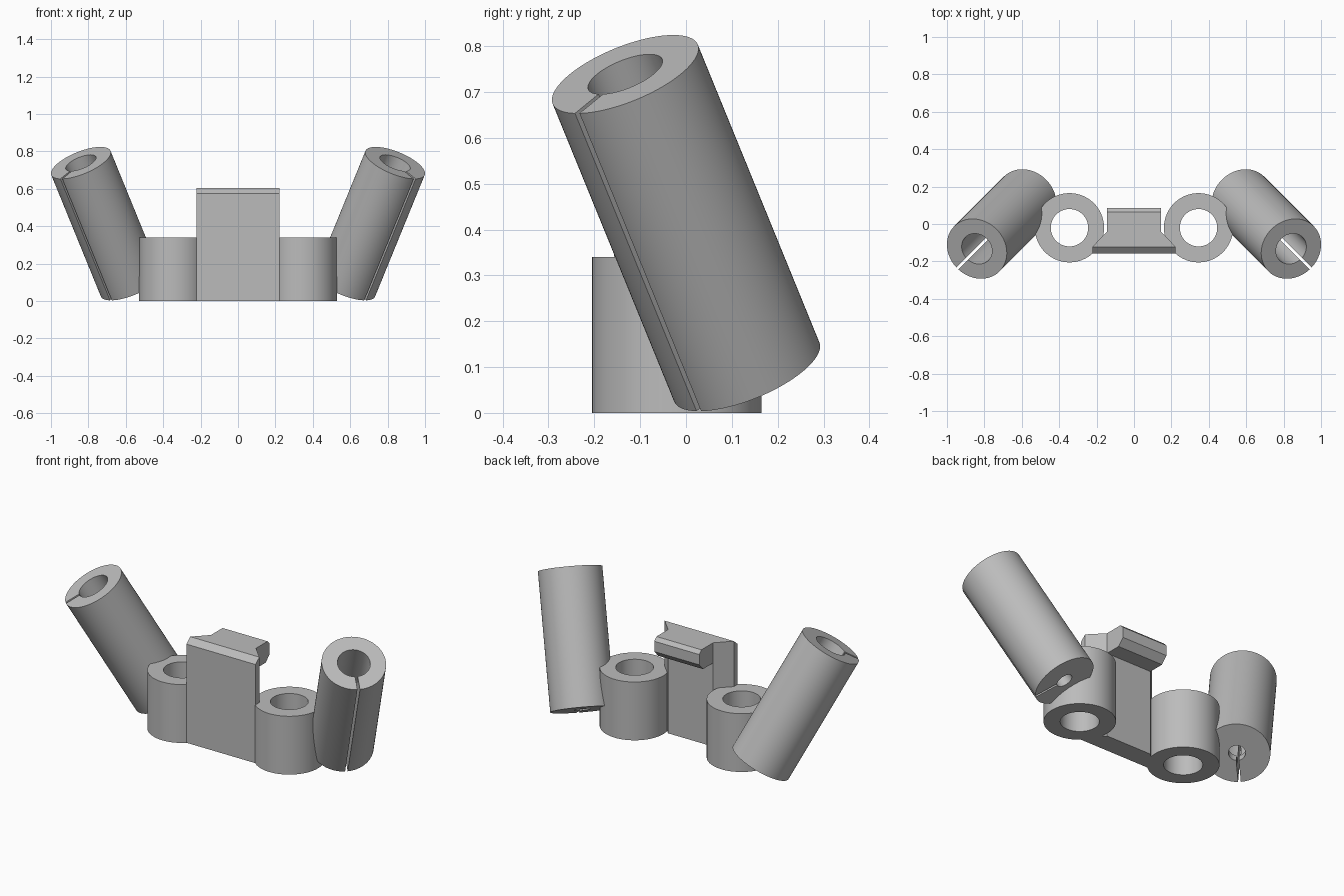
import bpy, bmesh, math
from mathutils import Matrix, Vector

if "Cube" in bpy.data.objects:
    bpy.data.objects.remove(bpy.data.objects["Cube"], do_unlink=True)

grey = bpy.data.materials.new("plain grey")
grey.use_nodes = True
colour = (0.5, 0.5, 0.5, 1)
grey.diffuse_color = colour
grey.node_tree.nodes["Principled BSDF"].inputs["Base Color"].default_value = colour


def finish(name, bm):
    bmesh.ops.recalc_face_normals(bm, faces=bm.faces[:])
    mesh = bpy.data.meshes.new(name)
    bm.to_mesh(mesh)
    bm.free()
    mesh.materials.append(grey)
    obj = bpy.data.objects.new(name, mesh)
    bpy.context.collection.objects.link(obj)
    return obj


def cylinder(name, radius, low, high):
    bm = bmesh.new()
    bmesh.ops.create_cone(bm, cap_ends=True, segments=96, radius1=radius, radius2=radius,
                          depth=high - low, matrix=Matrix.Translation((0, 0, (low + high) / 2)))
    return finish(name, bm)


def box(name, low, high):
    low, high = Vector(low), Vector(high)
    bm = bmesh.new()
    bmesh.ops.create_cube(bm, size=1, matrix=Matrix.Translation((low + high) / 2)
                          @ Matrix.Diagonal((*(high - low), 1)))
    return finish(name, bm)


def prism(name, points, depth):
    """Extrude a closed outline of 3D points along the depth vector."""
    bm = bmesh.new()
    face = bm.faces.new([bm.verts.new(p) for p in points])
    new = bmesh.ops.extrude_face_region(bm, geom=[face])["geom"]
    bmesh.ops.translate(bm, vec=depth, verts=[v for v in new if isinstance(v, bmesh.types.BMVert)])
    return finish(name, bm)


def combine(target, tool, operation):
    mod = target.modifiers.new(operation.lower(), "BOOLEAN")
    mod.object, mod.operation, mod.solver = tool, operation, "EXACT"
    bpy.context.view_layer.objects.active = target
    bpy.ops.object.modifier_apply(modifier=mod.name)
    bpy.data.objects.remove(tool, do_unlink=True)


def smooth(obj):
    bpy.ops.object.select_all(action="DESELECT")
    obj.select_set(True)
    bpy.context.view_layer.objects.active = obj
    bpy.ops.object.shade_smooth_by_angle(angle=math.radians(30))


# Split sleeves lean outward and forward; vertical rings sit beside the clip
HALF = 0.375
for side, sign in (("left", 1), ("right", -1)):
    sleeve = cylinder(side + "_split_sleeve", 0.171, -HALF, HALF)
    combine(sleeve, cylinder("bore", 0.087, 0.05 - HALF, HALF + 0.1), "DIFFERENCE")
    combine(sleeve, cylinder("end_hole", 0.044, -HALF - 0.1, 0.1 - HALF), "DIFFERENCE")
    combine(sleeve, box("slit", (0, -0.007, -0.5), (0.3, 0.007, 0.5)), "DIFFERENCE")
    turn = math.radians(-90 + 45 * sign)
    sleeve.data.transform(Matrix.Translation((sign * 0.7075, 0, 0.414))
                          @ Matrix.Rotation(turn, 4, "Z")
                          @ Matrix.Rotation(math.radians(30), 4, "Y"))
    smooth(sleeve)

    ring = cylinder(side + "_ring", 0.185, 0, 0.34)
    combine(ring, cylinder("ring_hole", 0.1, -0.1, 0.5), "DIFFERENCE")
    ring.data.transform(Matrix.Translation((sign * 0.345, -0.02, 0)))
    smooth(ring)

# Central clip: side profile with a chamfered front and a rear hook
profile = [(-0.157, 0), (-0.157, 0.575), (-0.122, 0.605), (0.065, 0.605), (0.085, 0.585),
           (0.085, 0.525), (0.05, 0.487), (-0.042, 0.487), (-0.042, 0)]
clip = prism("hooked_clip", [(-0.223, y, z) for y, z in profile], (0.446, 0, 0))

# Trim the clip to a plan that narrows towards the back
half_plan = [(0.223, -0.3), (0.223, -0.122), (0.145, -0.042), (0.145, 0.2)]
plan = half_plan + [(-x, y) for x, y in reversed(half_plan)]
combine(clip, prism("plan_trim", [(x, y, -0.1) for x, y in plan], (0, 0, 1)), "INTERSECT")
